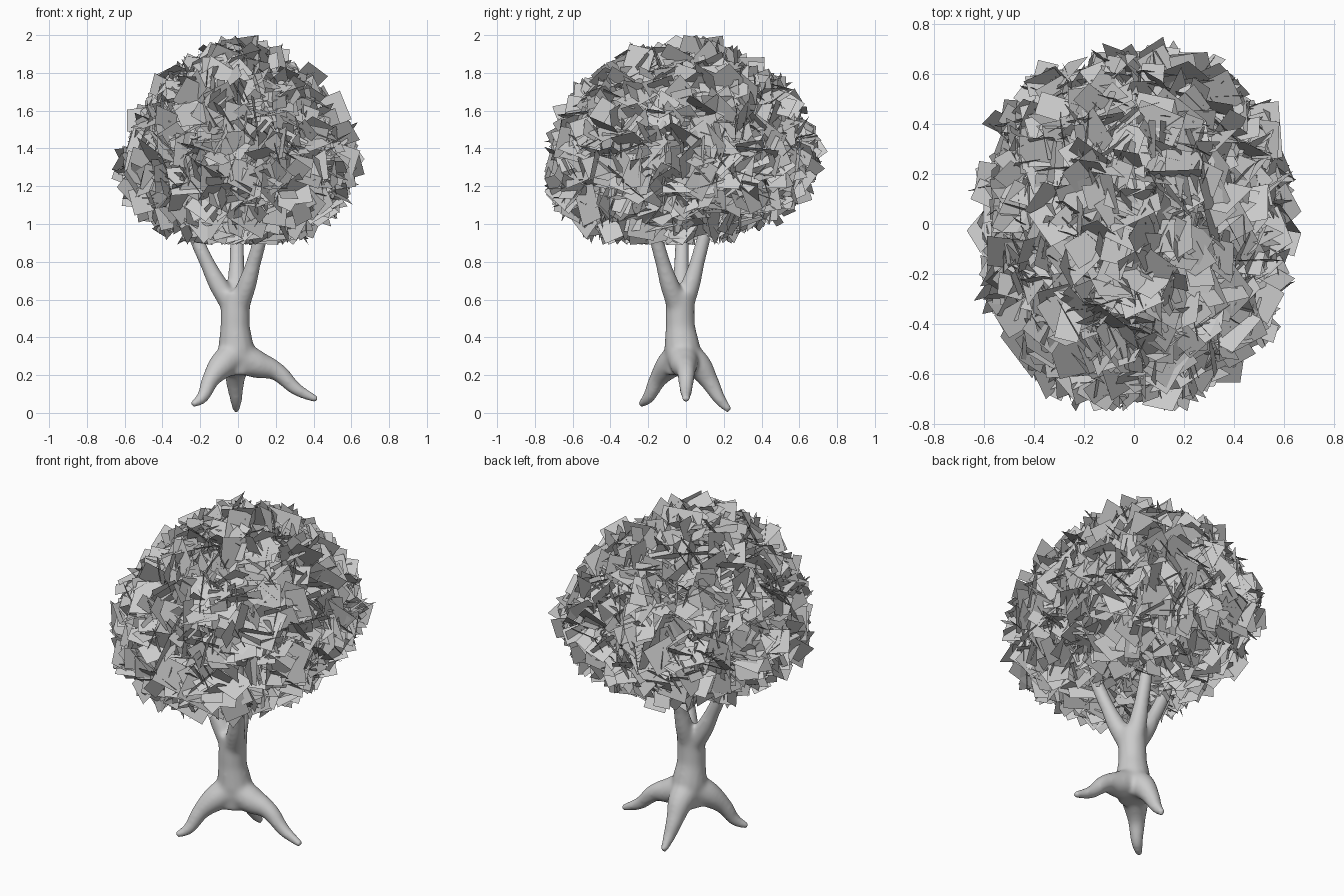
import bpy, bmesh, math, random
from mathutils import Vector, Matrix

if "Cube" in bpy.data.objects:
    bpy.data.objects.remove(bpy.data.objects["Cube"])

random.seed(7)

# ---- trunk, roots and branches: tapered tubes fused into one smooth skin ----
# each path is a list of (x, y, z, radius)
paths = [[(-0.01, -0.02, 0.2, 0.085), (-0.01, -0.02, 0.34, 0.097),
          (-0.015, -0.03, 0.46, 0.079), (-0.01, -0.03, 0.64, 0.078)]]

# roots share a start inside the trunk and flare down to thin tips
root_start = (-0.01, -0.02, 0.31, 0.09)
for root in (
    [(0.1, -0.01, 0.257, 0.076), (0.2, 0, 0.222, 0.051), (0.31, 0, 0.125, 0.036), (0.423, 0, 0.068, 0.02)],
    [(-0.085, -0.09, 0.25, 0.074), (-0.145, -0.15, 0.175, 0.048), (-0.19, -0.2, 0.08, 0.034), (-0.242, -0.242, 0.042, 0.02)],
    [(-0.01, 0.06, 0.255, 0.074), (-0.015, 0.125, 0.165, 0.05), (-0.01, 0.18, 0.07, 0.034), (-0.01, 0.232, 0.01, 0.02)],
):
    paths.append([root_start] + root)

# branches spread from the fork; each is set by its sideways reach
for dx, dy in ((-0.215, 0.01), (0.005, 0.125), (0.13, -0.13)):
    paths.append([(-0.01 + dx * f ** 0.8, -0.03 + dy * f ** 0.8, 0.54 + 0.39 * f, r)
                  for f, r in ((0.02, 0.06), (0.35, 0.052), (0.65, 0.041), (1, 0.038), (1.8, 0.016))])

curve = bpy.data.curves.new("trunk_paths", 'CURVE')
curve.dimensions = '3D'
curve.bevel_depth = 1.0
curve.bevel_resolution = 4
curve.resolution_u = 8
curve.use_fill_caps = True
for pts in paths:
    s = curve.splines.new('BEZIER')
    s.bezier_points.add(len(pts) - 1)
    for bp, (x, y, z, r) in zip(s.bezier_points, pts):
        bp.co = (x, y, z)
        bp.radius = r
        bp.handle_left_type = bp.handle_right_type = 'AUTO'
helper = bpy.data.objects.new("trunk_paths", curve)
bpy.context.collection.objects.link(helper)
bpy.context.view_layer.update()
dg = bpy.context.evaluated_depsgraph_get()
mesh = bpy.data.meshes.new_from_object(helper.evaluated_get(dg))
bpy.data.objects.remove(helper)
trunk = bpy.data.objects.new("trunk", mesh)
bpy.context.collection.objects.link(trunk)
rm = trunk.modifiers.new("fuse", 'REMESH')
rm.mode = 'VOXEL'
rm.voxel_size = 0.01
rm.use_smooth_shade = True
sm = trunk.modifiers.new("soften", 'SMOOTH')
sm.factor = 0.5
sm.iterations = 22

# ---- canopy: loose flat leaf cards scattered over a rounded crown ----
centre = Vector((0, 0, 1.35))


def random_direction():
    return Vector([random.gauss(0, 1) for _ in range(3)]).normalized()


def crown_offset(d):
    """Push a direction out to the crown: squarish plan, flat base, domed top."""
    plan = (abs(d.x) ** 2.4 + abs(d.y) ** 2.4) ** (1 / 2.4)
    power, height = (1.8, 0.58) if d.z > 0 else (2.4, 0.39)
    k = (plan ** power + abs(d.z) ** power) ** (-1 / power)
    p = Vector((d.x * 0.58, d.y * (0.67 if d.y < 0 else 0.65), d.z * height)) * k
    if p.z > 0:
        p.x *= 1 - 0.3 * p.z      # upper crown narrows sideways
    else:
        p.z += 0.09 * p.y         # underside hangs lower at the front
    return p


bm = bmesh.new()
for n in range(1600):
    offset = crown_offset(random_direction())
    p = centre + offset * random.uniform(0.86, 1.01)
    # tilt each card at random away from the crown surface
    normal = offset.normalized() * random.uniform(0.1, 1.0) + random_direction() * 0.8
    rot = normal.to_track_quat('Z', 'Y').to_matrix() @ Matrix.Rotation(random.uniform(0, math.tau), 3, 'Z')
    w, h = random.uniform(0.04, 0.085), random.uniform(0.06, 0.115)
    bm.faces.new([bm.verts.new(p + rot @ Vector((sx * w, sy * h, 0)))
                  for sx, sy in ((-1, -1), (1, -1), (1, 1), (-1, 1))])
# keep stray corners inside the overall size
low, high = (-0.67, -0.75, 0.89), (0.67, 0.75, 2.0)
for v in bm.verts:
    v.co = [max(a, min(b, c)) for a, b, c in zip(low, high, v.co)]
leaf_mesh = bpy.data.meshes.new("leaves")
bm.to_mesh(leaf_mesh)
bm.free()
leaves = bpy.data.objects.new("leaves", leaf_mesh)
bpy.context.collection.objects.link(leaves)
